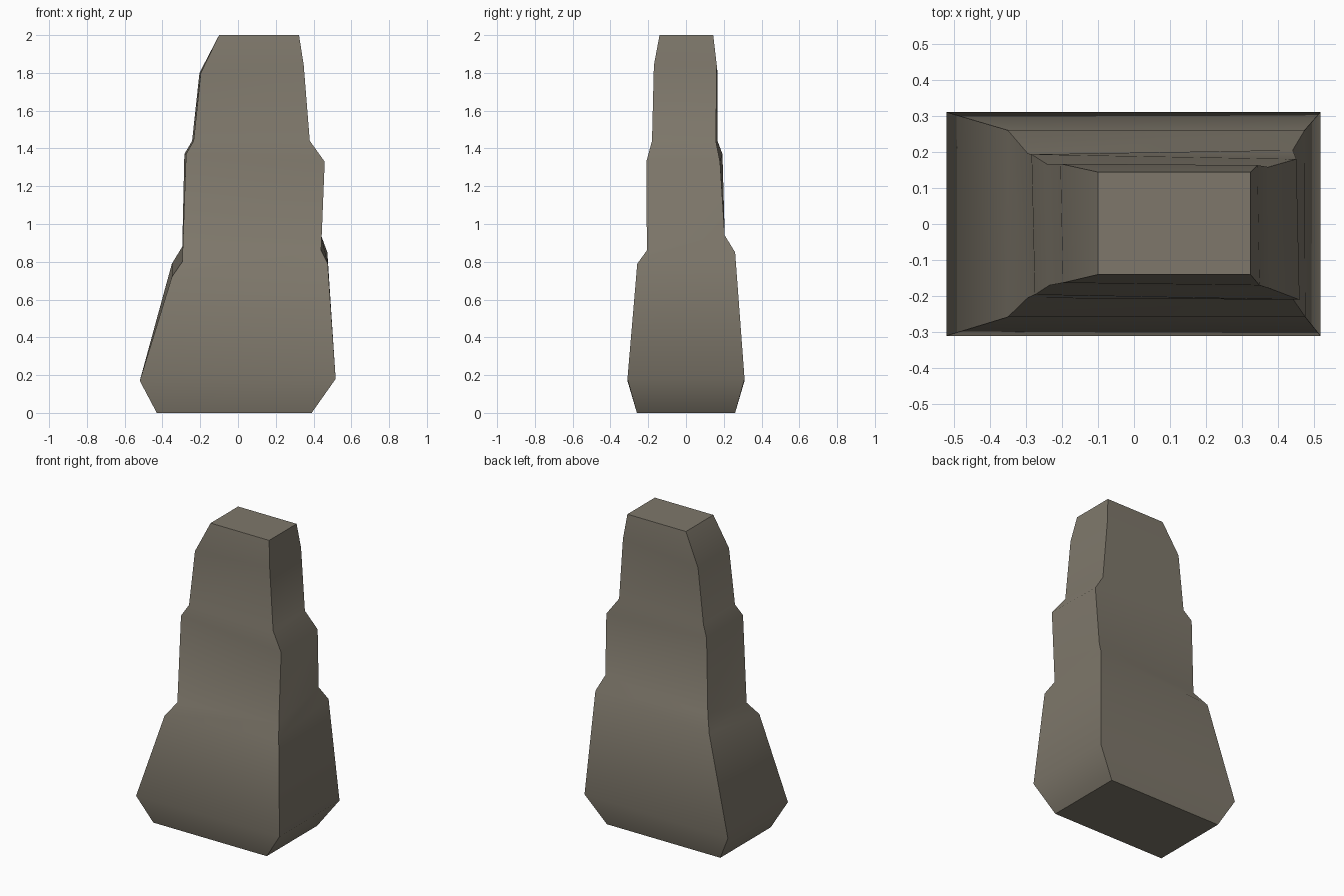
import bpy, bmesh, math

if "Cube" in bpy.data.objects:
    bpy.data.objects.remove(bpy.data.objects["Cube"])

# Single stone colour
stone = bpy.data.materials.new("grey brown stone")
stone.diffuse_color = (0.21, 0.187, 0.147, 1)
stone.use_nodes = True
stone.node_tree.nodes["Principled BSDF"].inputs["Base Color"].default_value = stone.diffuse_color

# Each level: (x, y, z) of front left, front right, back right, back left
levels = [
    [(-.43, -.26, 0), (.39, -.26, 0), (.39, .26, 0), (-.43, .26, 0)],
    [(-.52, -.31, .17), (.517, -.31, .18), (.517, .31, .18), (-.52, .31, .17)],
    [(-.35, -.258, .72), (.475, -.258, .79), (.473, .26, .85), (-.35, .26, .79)],
    [(-.295, -.205, .80), (.44, -.207, .86), (.44, .205, .94), (-.295, .196, .88)],
    [(-.275, -.196, 1.37), (.459, -.21, 1.33), (.45, .18, 1.33), (-.284, .193, 1.37)],
    [(-.235, -.17, 1.44), (.38, -.18, 1.44), (.373, .158, 1.44), (-.243, .167, 1.44)],
    [(-.197, -.163, 1.80), (.348, -.17, 1.84), (.342, .163, 1.84), (-.204, .167, 1.80)],
    [(-.10, -.14, 2), (.323, -.14, 2), (.323, .144, 2), (-.10, .144, 2)],
]

# Pillar: loft the four-sided levels and cap both ends
bm = bmesh.new()
rings = [[bm.verts.new(p) for p in level] for level in levels]
for low, high in zip(rings, rings[1:]):
    for i in range(4):
        j = (i + 1) % 4
        bm.faces.new((low[i], low[j], high[j], high[i]))
bm.faces.new(rings[0][::-1])
bm.faces.new(rings[-1])
bmesh.ops.recalc_face_normals(bm, faces=bm.faces)

mesh = bpy.data.meshes.new("stone_pillar")
bm.to_mesh(mesh)
bm.free()
mesh.materials.append(stone)
pillar = bpy.data.objects.new("stone_pillar", mesh)
bpy.context.collection.objects.link(pillar)

# Soft steps along each side, crisp corners
bpy.context.view_layer.objects.active = pillar
pillar.select_set(True)
bpy.ops.object.shade_smooth_by_angle(angle=math.radians(50))
